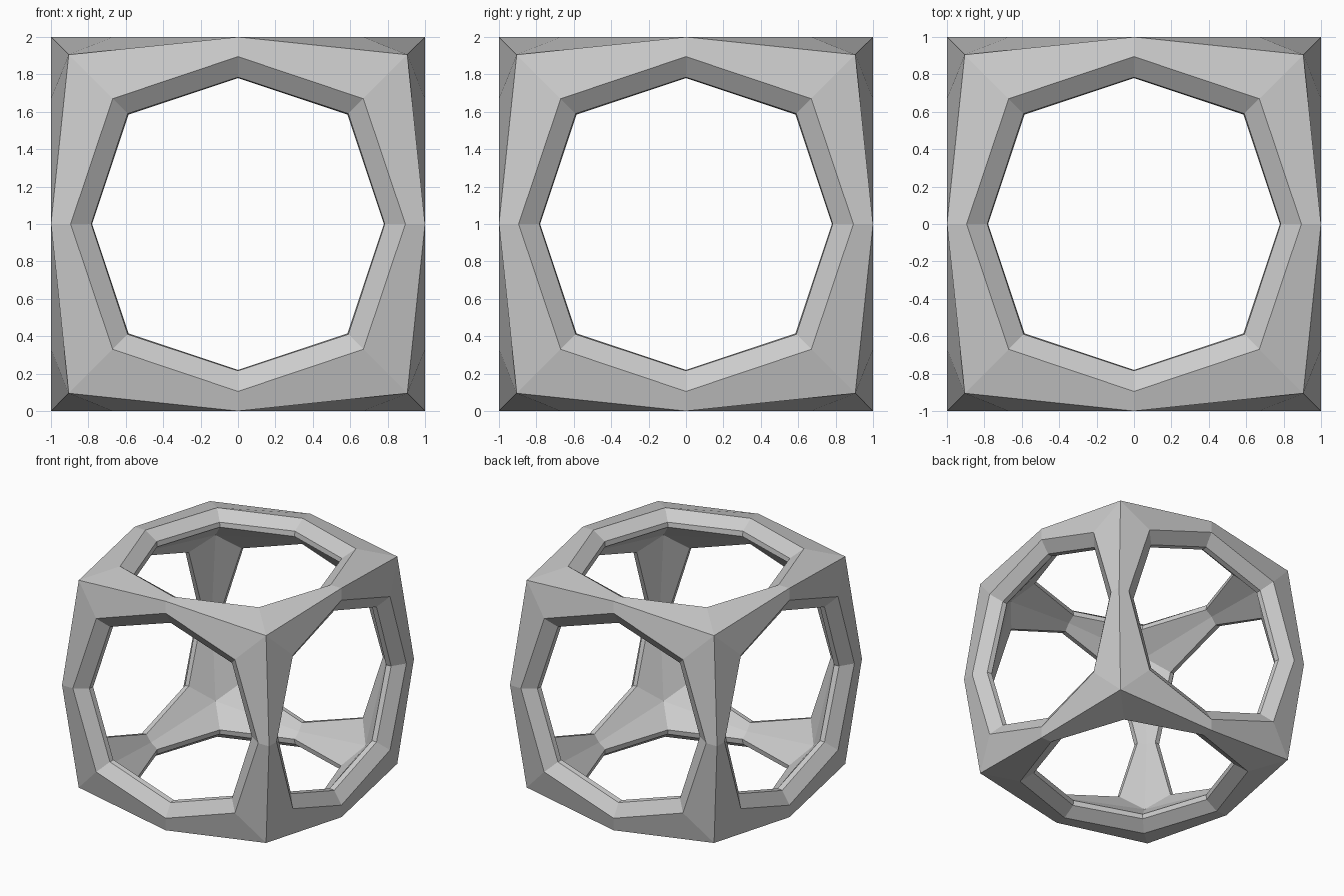
import bpy, bmesh
from math import pi
from mathutils import Matrix, Vector

if "Cube" in bpy.data.objects:
    bpy.data.objects.remove(bpy.data.objects["Cube"])

# Octagonal rings of one cube side, from outer ridge over the rim to inner ridge:
# (corner offset, corner height, edge-middle offset, edge-middle height)
RINGS = [
    (0.905, 0.905, 1.0, 1.0),      # outer ridge
    (0.67, 1.0, 0.895, 1.0),       # outer rim of the opening
    (0.59, 0.925, 0.785, 0.93),    # chamfered lip
    (0.585, 0.885, 0.78, 0.885),   # inner rim
    (0.725, 0.725, 0.84, 0.84),    # inner ridge
]
DIRS = [(1, 0), (1, 1), (0, 1), (-1, 1), (-1, 0), (-1, -1), (0, -1), (1, -1)]


def add_side(bm, rot):
    """One octagonal opening with its frame, turned to a side of the cube."""
    loops = []
    for c, ch, m, mh in RINGS:
        loop = []
        for dx, dy in DIRS:
            r, h = (c, ch) if dx and dy else (m, mh)
            loop.append(bm.verts.new(rot @ Vector((dx * r, dy * r, h))))
        loops.append(loop)
    for a, b in zip(loops, loops[1:]):
        for i in range(8):
            j = (i + 1) % 8
            bm.faces.new((a[i], a[j], b[j], b[i]))


bm = bmesh.new()
# Four sides around, then top and bottom
for k in range(4):
    add_side(bm, Matrix.Rotation(k * pi / 2, 3, 'Z') @ Matrix.Rotation(pi / 2, 3, 'X'))
for k in range(2):
    add_side(bm, Matrix.Rotation(k * pi, 3, 'X'))

# Weld the sides along the shared ridges and stand it on the ground
bmesh.ops.remove_doubles(bm, verts=bm.verts, dist=0.001)
bmesh.ops.recalc_face_normals(bm, faces=bm.faces)
bmesh.ops.translate(bm, verts=bm.verts, vec=(0, 0, 1))

mesh = bpy.data.meshes.new("cube_frame")
bm.to_mesh(mesh)
bm.free()
bpy.context.collection.objects.link(bpy.data.objects.new("cube_frame", mesh))
